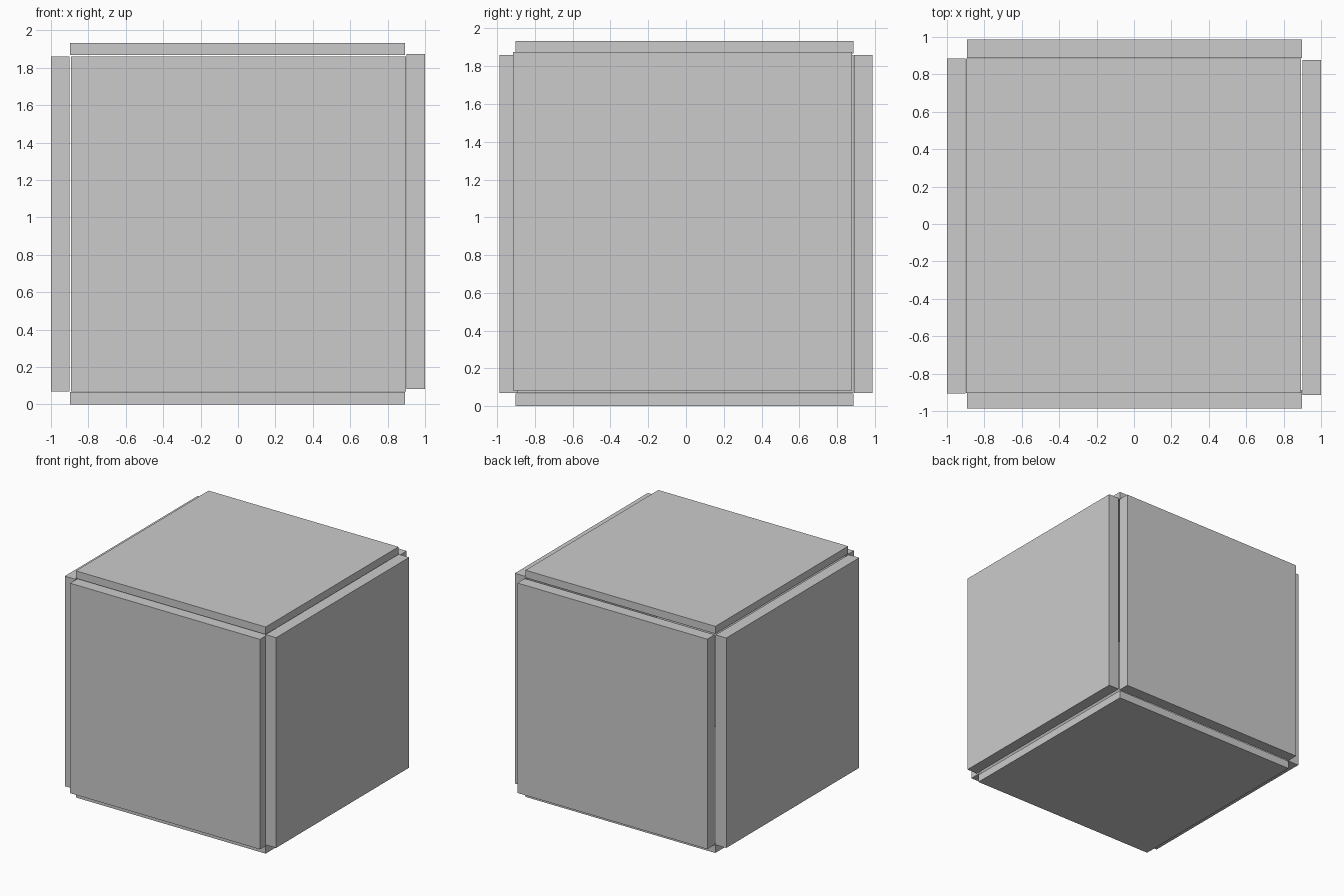
import bpy

if "Cube" in bpy.data.objects:
    bpy.data.objects.remove(bpy.data.objects["Cube"])


def panel(name, x, y, z):
    """Box spanning the given (min, max) range on each axis."""
    bpy.ops.mesh.primitive_cube_add(
        size=1, location=[(a + b) / 2 for a, b in (x, y, z)])
    ob = bpy.context.object
    ob.name = name
    ob.scale = [b - a for a, b in (x, y, z)]
    bpy.ops.object.transform_apply(location=False, rotation=False, scale=True)


# Top and bottom panels
for name, z in (("bottom_panel", (0, 0.067)), ("top_panel", (1.868, 1.932))):
    panel(name, (-0.897, 0.893), (-0.903, 0.886), z)

# Front and back panels
for name, y in (("front_panel", (-0.987, -0.888)), ("back_panel", (0.888, 0.987))):
    panel(name, (-0.892, 0.899), y, (0.07, 1.86))

# Side panels, the right one sitting slightly offset
panel("left_panel", (-1, -0.9), (-0.905, 0.886), (0.07, 1.86))
panel("right_panel", (0.901, 1), (-0.915, 0.878), (0.082, 1.874))
